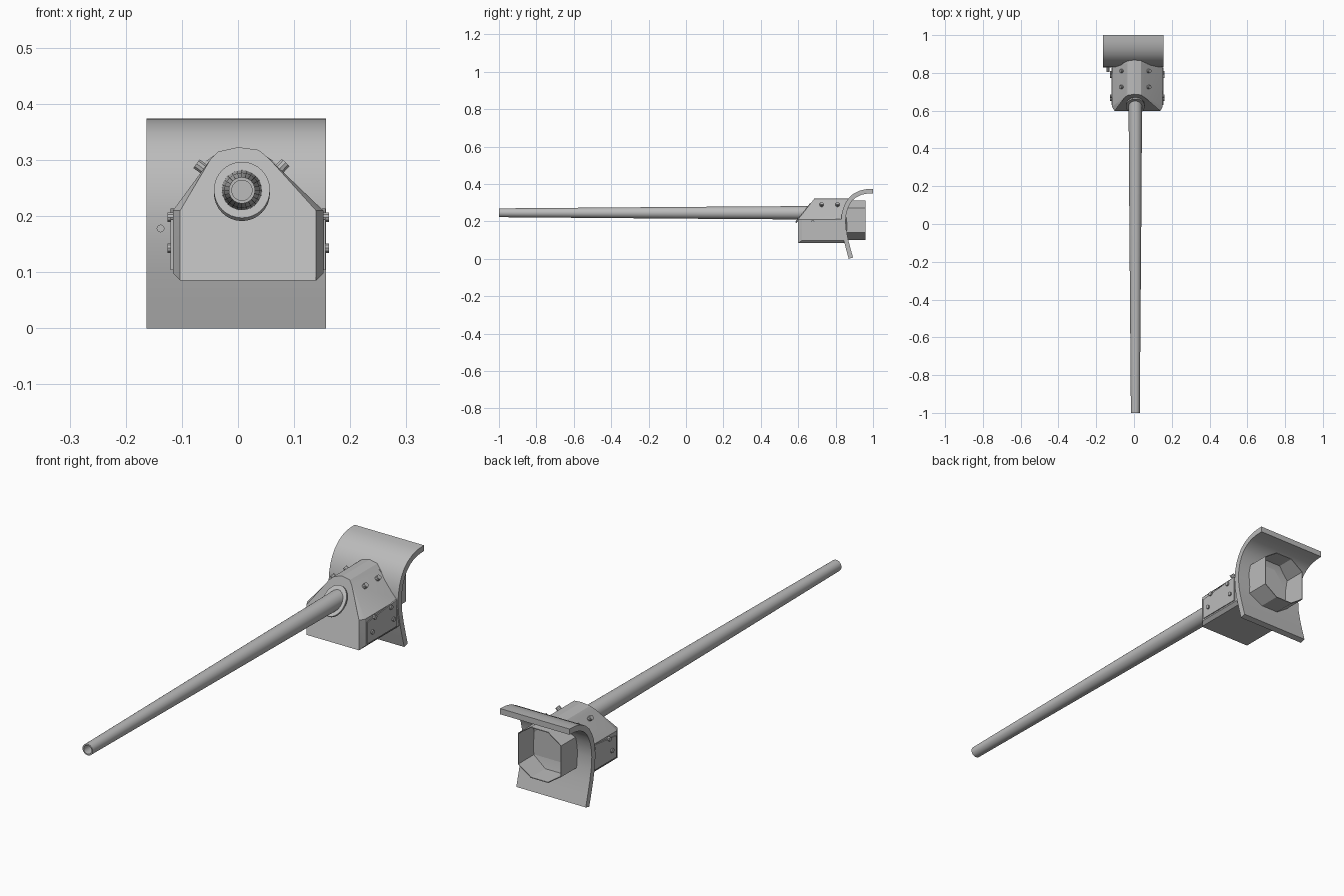
import bpy, bmesh, math
from mathutils import Vector

if "Cube" in bpy.data.objects:
    bpy.data.objects.remove(bpy.data.objects["Cube"])

steel = bpy.data.materials.new("grey steel")
steel.diffuse_color = (0.5, 0.5, 0.5, 1)
steel.use_nodes = True
steel.node_tree.nodes["Principled BSDF"].inputs["Base Color"].default_value = steel.diffuse_color


def make(name, verts, faces, smooth=30):
    """Mesh object with consistent normals; smooth = sharp-edge angle or 0."""
    bm = bmesh.new()
    vs = [bm.verts.new(v) for v in verts]
    for f in faces:
        bm.faces.new([vs[i] for i in f])
    bmesh.ops.recalc_face_normals(bm, faces=bm.faces)
    mesh = bpy.data.meshes.new(name)
    bm.to_mesh(mesh)
    bm.free()
    mesh.materials.append(steel)
    ob = bpy.data.objects.new(name, mesh)
    bpy.context.collection.objects.link(ob)
    if smooth:
        bpy.ops.object.select_all(action='DESELECT')
        ob.select_set(True)
        bpy.context.view_layer.objects.active = ob
        bpy.ops.object.shade_smooth_by_angle(angle=math.radians(smooth))
    return ob


def loft(name, loops, caps=True, closed=False, smooth=30):
    """Bridge equal-sized loops; cap both ends or join the last to the first."""
    n = len(loops[0])
    verts = [p for loop in loops for p in loop]
    faces = []
    for k in range(len(loops) if closed else len(loops) - 1):
        a, b = k * n, ((k + 1) % len(loops)) * n
        faces += [(a + i, a + (i + 1) % n, b + (i + 1) % n, b + i) for i in range(n)]
    if caps and not closed:
        faces += [tuple(range(n)), tuple(range(len(verts) - n, len(verts)))]
    return make(name, verts, faces, smooth)


def rod(name, start, end, r, sides=10, r2=None):
    start, end = Vector(start), Vector(end)
    q = (end - start).to_track_quat('Z', 'Y')
    ring = [Vector((math.cos(t), math.sin(t), 0))
            for t in (2 * math.pi * i / sides for i in range(sides))]
    return loft(name, [[start + q @ (v * r) for v in ring],
                       [end + q @ (v * (r2 or r)) for v in ring]])


# Curved shield: side profile (y, z) thickened and extruded across x
front = [(.87, 0), (.856, .05), (.843, .1), (.833, .15), (.829, .2), (.832, .235),
         (.840, .27), (.853, .3), (.870, .326), (.895, .348), (.927, .364),
         (.963, .372), (1, .374)]
back = []
for i, (y, z) in enumerate(front):
    a, b = front[max(i - 1, 0)], front[min(i + 1, len(front) - 1)]
    d = Vector((b[0] - a[0], b[1] - a[1])).normalized()
    back.append((y + d.y * .024, z - d.x * .024))
outline = front + back[::-1]
n = len(front)
verts = [(x, min(y, 1), max(z, 0)) for x in (-.163, .157) for y, z in outline]
m = len(outline)
faces = [(i, (i + 1) % m, m + (i + 1) % m, m + i) for i in range(m)]
for o in (0, m):
    faces += [(o + i, o + i + 1, o + m - 2 - i, o + m - 1 - i) for i in range(n - 1)]
make("curved_shield", verts, faces)


def shield_y(z):
    for (y0, z0), (y1, z1) in zip(front, front[1:]):
        if z0 <= z <= z1:
            return y0 + (y1 - y0) * (z - z0) / (z1 - z0)
    return front[-1][0]


# Gun housing: chamfered section running back into the shield
section = [(-.103, .085), (-.116, .098), (-.116, .21), (-.05, .3), (-.035, .315),
           (0, .323), (.037, .318), (.056, .302), (.152, .21), (.152, .098), (.139, .085)]
face_x = [-.103, -.103, -.103, -.05, -.035, 0, .037, .056, .139, .139, .139]


def slope_y(z):
    return .598 + max(0, z - .21) * .79


nose = [(x, slope_y(z), z) for x, (_, z) in zip(face_x, section)]
mid = [(x, slope_y(z) + (.022 if abs(x - f) > .001 else .004), z)
       for f, (x, z) in zip(face_x, section)]
rear = [(x, shield_y(z) + .01, z) for x, z in section]
loft("gun_housing", [nose, mid, rear], smooth=20)

# Side plates on the lower housing
for side, x in ((-1, -.116), (1, .152)):
    quad = [(.63, .104), (.825, .104), (.825, .214), (.63, .194)]
    loft("side_plate", [[(x - side * .002, y, z) for y, z in quad],
                        [(x + side * .004, y, z) for y, z in quad]], smooth=0)
    # Lower bolts
    for y, z in ((.677, .198), (.783, .198), (.66, .143), (.80, .143)):
        rod("side_bolt", (x, y, z), (x + side * .010, y, z), .009)

# Upper bolts on the sloping cheeks
for x, nx, nz in ((-.061, -.81, .59), (.074, .68, .73)):
    for y in (.725, .81):
        rod("cheek_bolt", (x, y, .284), (x + nx * .016, y, .284 + nz * .016), .010)

# Barrel collar lying on the sloping front
cy = slope_y(.245)
d = Vector((0, -.785, .62)) * .006
ring = [(.007 + .05 * math.cos(t), cy + .05 * .79 * math.sin(t), .245 + .05 * math.sin(t))
        for t in (2 * math.pi * i / 32 for i in range(32))]
loft("barrel_collar", [[Vector(p) - d for p in ring], [Vector(p) + d * .5 for p in ring]])

# Tapered hollow barrel
profile = [(.67, .036), (.0, .0315), (-1, .0235), (-1, .018), (-.8, .018)]
loft("barrel", [[(.007 + r * math.cos(t), y, .246 + r * math.sin(t))
                 for t in (2 * math.pi * i / 24 for i in range(24))] for y, r in profile])

# Eight-sided breech tube behind the shield, thin walled and open at the rear
octo = [(.1, -.065), (.1, .065), (.04, .106), (-.04, .106),
        (-.1, .065), (-.1, -.065), (-.04, -.106), (.04, -.106)]
loft("breech_tube", [[(.003 + x * s, y, .206 + z * s) for x, z in octo]
                     for s, y in ((1, .85), (1, .96), (.97, .96), (.97, .85))],
     closed=True, smooth=0)

# Small secondary gun port on the shield
rod("side_gun_port", (-.138, .805, .178), (-.138, .84, .178), .007, 12)
